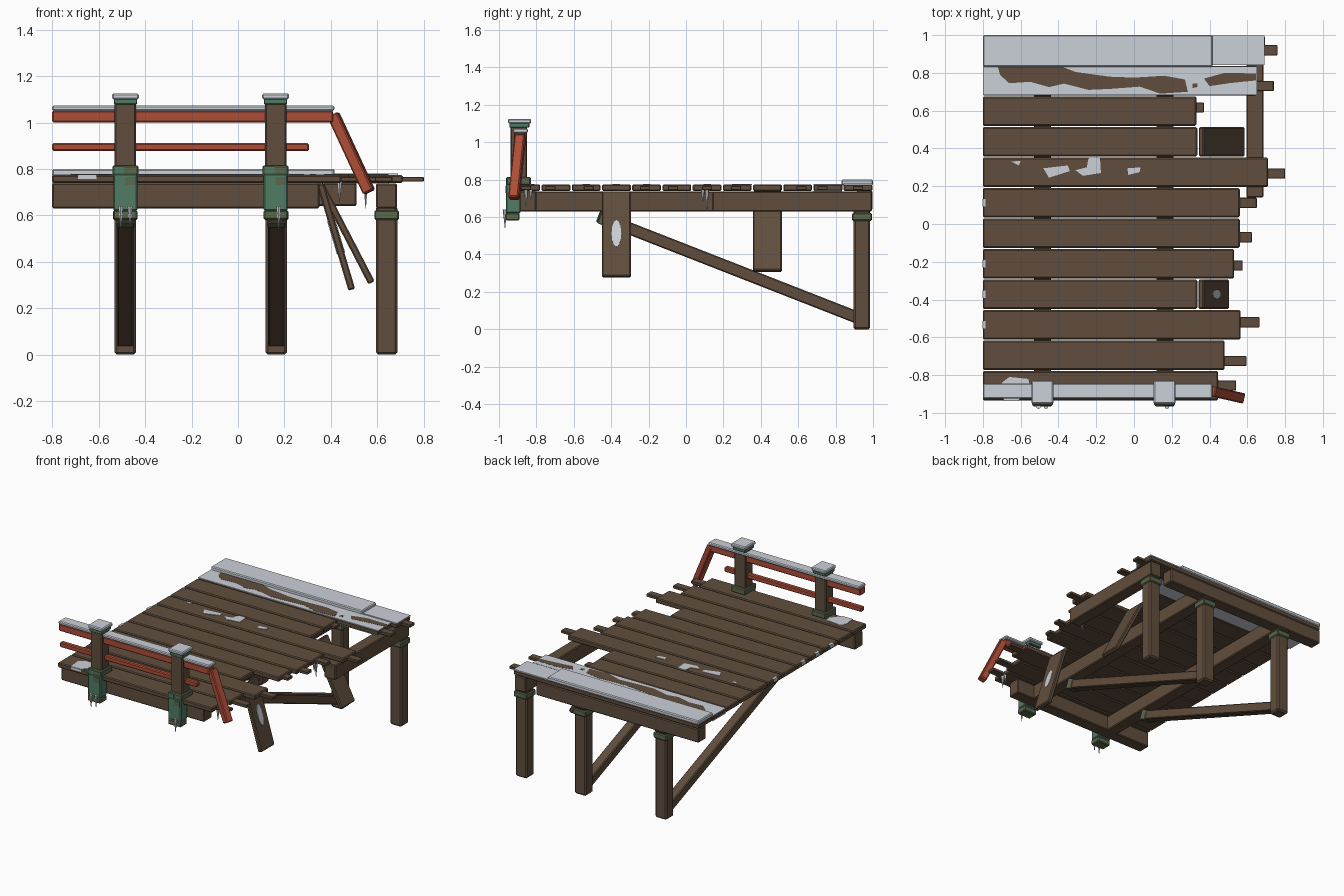
import bpy, bmesh, math
from mathutils import Vector, Matrix


def mat(name, rgb):
    m = bpy.data.materials.new(name)
    m.diffuse_color = (*rgb, 1)
    return m


WOOD = mat("weathered wood", (0.118, 0.076, 0.047))
SNOW = mat("snow", (0.60, 0.64, 0.69))
RED = mat("red paint", (0.42, 0.075, 0.038))
TEAL = mat("green patina", (0.08, 0.20, 0.125))
OLIVE = mat("dull olive metal", (0.105, 0.14, 0.075))


def finish(name, bm, m, matrix=None, bevel=0.0):
    me = bpy.data.meshes.new(name)
    bmesh.ops.recalc_face_normals(bm, faces=bm.faces)
    bm.to_mesh(me)
    bm.free()
    ob = bpy.data.objects.new(name, me)
    bpy.context.collection.objects.link(ob)
    me.materials.append(m)
    if matrix:
        ob.matrix_world = matrix
    if bevel:
        b = ob.modifiers.new("bevel", 'BEVEL')
        b.width, b.segments = bevel, 1
    return ob


def box(name, x, y, z, m, bevel=0.006):
    """Box from (min, max) ranges."""
    bm = bmesh.new()
    bmesh.ops.create_cube(bm, size=1)
    for v in bm.verts:
        v.co = [(r[0] + r[1]) / 2 + c * (r[1] - r[0]) for r, c in zip((x, y, z), v.co)]
    return finish(name, bm, m, bevel=bevel)


def frame(p0, p1):
    """Transform at the middle of p0-p1 with local x along it."""
    p0, p1 = Vector(p0), Vector(p1)
    q = (p1 - p0).to_track_quat('X', 'Z')
    return Matrix.Translation((p0 + p1) / 2) @ q.to_matrix().to_4x4(), (p1 - p0).length


def beam(name, p0, p1, w, t, m, bevel=0.006):
    M, length = frame(p0, p1)
    bm = bmesh.new()
    bmesh.ops.create_cube(bm, size=1)
    bmesh.ops.scale(bm, vec=(length, w, t), verts=bm.verts)
    return finish(name, bm, m, M, bevel)


def patch(name, pts, z, t, m):
    """Thin flat plate with a free outline."""
    bm = bmesh.new()
    f = bm.faces.new([bm.verts.new((x, y, z)) for x, y in pts])
    r = bmesh.ops.extrude_face_region(bm, geom=[f])
    for v in r["geom"]:
        if isinstance(v, bmesh.types.BMVert):
            v.co.z += t
    return finish(name, bm, m)


def icicle(x, y, z0, z1, r=0.012):
    bm = bmesh.new()
    bmesh.ops.create_cone(bm, cap_ends=True, segments=6, radius1=0.001, radius2=r, depth=z0 - z1)
    finish("icicle", bm, SNOW, Matrix.Translation((x, y, (z0 + z1) / 2)))


# Deck planks: (end x, tail end x, tail y); no tail where the plank snapped
rows = [(0.69, 0.76, 0.92), (0.65, 0.74, 0.73), (0.33, 0.37, 0.617), (0.335, 0, 0),
        (0.71, 0.80, 0.268), (0.56, 0.65, 0.112), (0.56, 0.625, -0.07), (0.53, 0.575, -0.22),
        (0.335, 0, 0), (0.565, 0.665, -0.52), (0.48, 0.595, -0.725), (0.445, 0.54, -0.855)]
for i, (end, tail, ty) in enumerate(rows):
    c = 0.92 - 0.1615 * i
    box("deck_plank", (-0.8, end), (c - 0.077, c + 0.077), (0.74, 0.774), WOOD)
    if tail:
        box("plank_splinter", (end - 0.02, tail), (ty - 0.027, ty + 0.027), (0.745, 0.766), WOOD, 0.003)
    if i in (5, 7, 8, 9):
        box("end_frost", (-0.802, -0.785), (c - 0.02, c + 0.02), (0.755, 0.776), SNOW, 0)

# Snapped planks hanging down
low_a, low_b = (0.49, -0.372, 0.28), (0.575, 0.4355, 0.31)
beam("hanging_plank", (0.355, -0.372, 0.735), low_a, 0.154, 0.03, WOOD)
beam("hanging_plank", (0.355, 0.4355, 0.735), low_b, 0.154, 0.03, WOOD)
M, _ = frame((0.355, -0.372, 0.735), low_a)
bm = bmesh.new()
bmesh.ops.create_cone(bm, cap_ends=True, segments=12, radius1=1, radius2=1, depth=0.036)
bmesh.ops.scale(bm, vec=(0.075, 0.026, 1), verts=bm.verts)
finish("hanging_plank_frost", bm, SNOW, M)

# Substructure: cross beams, stringers, rear posts and braces
box("front_beam", (-0.8, 0.35), (-0.89, -0.80), (0.63, 0.74), WOOD)
box("back_beam", (-0.8, 0.51), (0.91, 0.998), (0.64, 0.74), WOOD)
for x, y0 in ((-0.485, -0.885), (0.165, -0.885), (0.64, 0.14)):
    box("stringer", (x - 0.045, x + 0.045), (y0, 0.995), (0.63, 0.738), WOOD)
    box("rear_post", (x - 0.046, x + 0.046), (0.895, 0.985), (0, 0.64), WOOD, 0.01)
    box("rear_post_collar", (x - 0.053, x + 0.053), (0.888, 0.994), (0.58, 0.622), OLIVE)
for x in (-0.485, 0.165):
    beam("brace", (x, -0.47, 0.605), (x, 0.91, 0.065), 0.07, 0.065, WOOD)
    beam("brace_band", (x, -0.46, 0.601), (x, -0.41, 0.5815), 0.078, 0.073, OLIVE, 0.003)

# Railing posts with brackets and snowy caps
for x in (-0.485, 0.162):
    box("railing_post", (x - 0.046, x + 0.046), (-0.938, -0.85), (0.64, 1.085), WOOD)
    box("post_cap", (x - 0.05, x + 0.05), (-0.945, -0.838), (1.078, 1.102), TEAL, 0.003)
    box("cap_snow", (x - 0.058, x + 0.058), (-0.952, -0.828), (1.10, 1.125), SNOW)
    box("bracket", (x - 0.052, x + 0.052), (-0.963, -0.885), (0.62, 0.78), TEAL)
    box("bracket_foot", (x - 0.052, x + 0.052), (-0.965, -0.89), (0.582, 0.622), OLIVE)
    box("bracket_collar", (x - 0.056, x + 0.056), (-0.96, -0.83), (0.772, 0.815), OLIVE)
    box("bracket_stain", (x + 0.0, x + 0.045), (-0.966, -0.96), (0.73, 0.765), OLIVE, 0)
    box("collar_patina", (x - 0.05, x - 0.005), (-0.963, -0.955), (0.778, 0.81), TEAL, 0)

# Rails
box("top_rail", (-0.8, 0.41), (-0.92, -0.86), (1.0, 1.052), RED)
box("top_rail_snow", (-0.8, 0.415), (-0.925, -0.845), (1.05, 1.073), SNOW)
box("middle_rail", (-0.8, 0.305), (-0.908, -0.873), (0.877, 0.912), RED)
beam("broken_rail", (0.41, -0.885, 1.035), (0.565, -0.92, 0.70), 0.055, 0.048, RED)

# Icicles on the brackets and plank ends
for x, y, z0, z1 in ((-0.505, -0.968, 0.64, 0.54), (-0.465, -0.968, 0.64, 0.55), (0.175, -0.968, 0.64, 0.54),
                     (0.437, -0.855, 0.745, 0.655), (0.437, -0.83, 0.745, 0.69),
                     (0.55, 0.112, 0.745, 0.63), (0.55, 0.09, 0.745, 0.68)):
    icicle(x, y, z0, z1)

# Snow on the back planks
box("deep_snow", (-0.8, 0.415), (0.832, 1.0), (0.77, 0.80), SNOW)
box("thin_snow", (0.41, 0.69), (0.843, 0.997), (0.772, 0.78), SNOW, 0)
for z in (0.772, 0.7375):
    box("second_plank_snow", (-0.8, 0.65), (0.683, 0.835), (z, z + 0.005), SNOW, 0)

# Bare wood showing through, and scattered snow patches
bare = [(-0.72, 0.83), (-0.38, 0.832), (-0.31, 0.805), (-0.13, 0.78), (0.0, 0.775), (0.16, 0.785),
        (0.27, 0.765), (0.285, 0.70), (0.14, 0.69), (0.03, 0.727), (-0.13, 0.715), (-0.24, 0.71),
        (-0.37, 0.743), (-0.45, 0.725), (-0.55, 0.753), (-0.66, 0.745), (-0.71, 0.79)]
patch("bare_wood", bare, 0.7765, 0.0015, WOOD)
patch("bare_wood", [(0.37, 0.77), (0.48, 0.80), (0.645, 0.797), (0.645, 0.76), (0.5, 0.745), (0.4, 0.73)],
      0.7765, 0.0015, WOOD)
patch("bare_wood", [(0.31, 0.72), (0.335, 0.725), (0.335, 0.745), (0.31, 0.745)], 0.7765, 0.0015, WOOD)
spots = [[(-0.48, 0.295), (-0.35, 0.31), (-0.34, 0.28), (-0.45, 0.245)],
         [(-0.31, 0.285), (-0.25, 0.30), (-0.24, 0.353), (-0.18, 0.353), (-0.175, 0.27), (-0.27, 0.255)],
         [(-0.035, 0.295), (0.035, 0.30), (0.03, 0.275), (-0.03, 0.26)],
         [(-0.65, 0.33), (-0.60, 0.335), (-0.61, 0.31)],
         [(-0.70, -0.84), (-0.66, -0.81), (-0.56, -0.82), (-0.55, -0.86), (-0.61, -0.932), (-0.69, -0.932)]]
for s in spots:
    patch("snow_patch", s, 0.772, 0.005, SNOW)
box("edge_snow", (-0.69, -0.61), (-0.936, -0.92), (0.757, 0.775), SNOW, 0)
